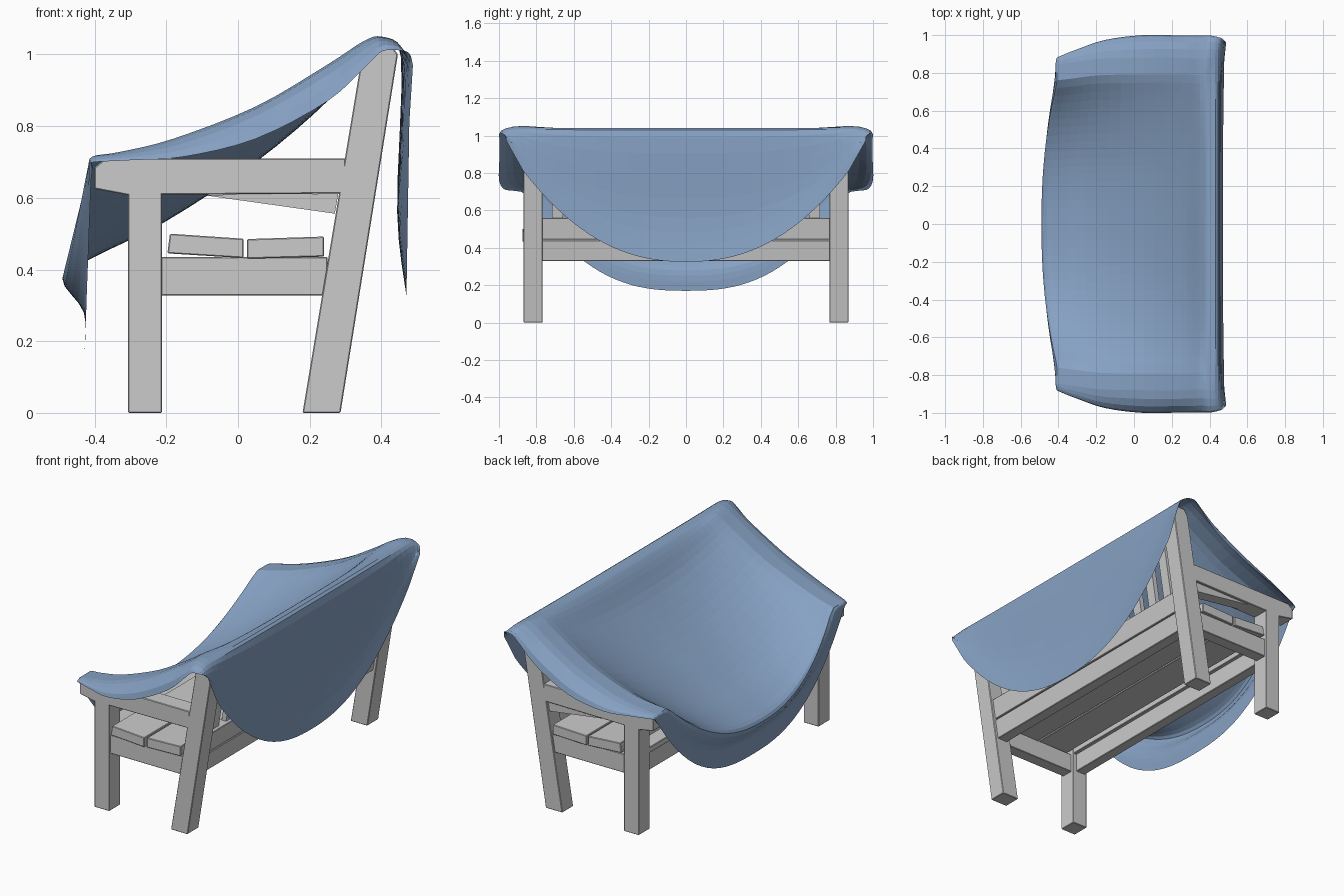
import bpy, bmesh, math
from mathutils import Vector

if "Cube" in bpy.data.objects:
    bpy.data.objects.remove(bpy.data.objects["Cube"])

def make(name, bm):
    bmesh.ops.recalc_face_normals(bm, faces=bm.faces)
    me = bpy.data.meshes.new(name)
    bm.to_mesh(me)
    bm.free()
    ob = bpy.data.objects.new(name, me)
    bpy.context.collection.objects.link(ob)
    return ob

def beam(name, profile, y0, y1, bevel=0.003):
    """Extrude an (x, z) outline from y0 to y1."""
    bm = bmesh.new()
    f = bm.faces.new([bm.verts.new((x, y0, z)) for x, z in profile])
    r = bmesh.ops.extrude_face_region(bm, geom=[f])
    vs = [v for v in r['geom'] if isinstance(v, bmesh.types.BMVert)]
    bmesh.ops.translate(bm, vec=(0, y1 - y0, 0), verts=vs)
    ob = make(name, bm)
    if bevel:
        b = ob.modifiers.new("edge", 'BEVEL')
        b.width = bevel
        b.segments = 1
    return ob

def box(x0, x1, z0, z1):
    return [(x0, z0), (x1, z0), (x1, z1), (x0, z1)]

def lean(z0, z1, a, b):
    """Profile parallel to the raked back, offsets a..b from its centre line."""
    c = lambda z: 0.235 + 0.16 * z
    return [(c(z0) + a, z0), (c(z0) + b, z0), (c(z1) + b, z1), (c(z1) + a, z1)]

# Legs, arms and end rails on both sides
for s, side in ((-1, "right"), (1, "left")):
    ya, yb = sorted((s * 0.767, s * 0.868))
    beam("front_leg_" + side, box(-0.307, -0.212, 0, 0.62), ya, yb)
    beam("back_leg_" + side, [(0.18, 0), (0.286, 0), (0.446, 1.0), (0.425, 1.03),
         (0.37, 1.03), (0.345, 0.99)], ya, yb)
    beam("armrest_" + side, [(-0.40, 0.625), (-0.31, 0.608), (0.30, 0.612), (0.30, 0.710),
         (-0.37, 0.710), (-0.40, 0.685)], ya, yb)
    ia, ib = sorted((s * 0.785, s * 0.855))
    beam("seat_end_rail_" + side, box(-0.22, 0.25, 0.327, 0.435), ia, ib)
# Tapered support under the far arm
beam("arm_support", [(-0.10, 0.608), (0.27, 0.556), (0.28, 0.612)], 0.785, 0.855, 0)

# Long seat rails
beam("front_seat_rail", box(-0.295, -0.235, 0.33, 0.44), -0.78, 0.78)
beam("back_seat_rail", lean(0.33, 0.44, -0.03, 0.035), -0.78, 0.78)

# Seat slats
beam("seat_slat_front", box(-0.305, -0.215, 0.435, 0.468), -0.77, 0.77)
beam("seat_slat_middle", [(-0.197, 0.445), (0.015, 0.432), (0.015, 0.486), (-0.19, 0.50)], -0.875, 0.87)
beam("seat_slat_back", [(0.025, 0.43), (0.24, 0.436), (0.24, 0.492), (0.025, 0.485)], -0.865, 0.87)

# Backrest rails and upright slats
beam("back_lower_rail", lean(0.445, 0.56, -0.03, 0.035), -0.78, 0.78)
beam("back_top_rail", lean(0.90, 1.005, -0.03, 0.035), -0.78, 0.78)
for i in range(12):
    y = -0.6875 + i * 0.125
    beam("back_slat_%02d" % (i + 1), lean(0.55, 0.91, -0.014, 0.014), y - 0.03, y + 0.03, 0)

# Draped cloth sections from front hem to back hem:
# centre (x, z), end crest (x, y, z), end hem (x, y, z), curve power
ROWS = [
    (-0.428, 0.17, -0.410, 0.835, 0.65, -0.405, 0.865, 0.69, 2.6),
    (-0.430, 0.28, -0.415, 0.84, 0.685, -0.408, 0.875, 0.695, 2.5),
    (-0.490, 0.375, -0.407, 0.845, 0.715, -0.40, 0.885, 0.70, 2.3),
    (-0.400, 0.435, -0.33, 0.855, 0.728, -0.30, 0.925, 0.705, 2.4),
    (-0.200, 0.535, -0.18, 0.875, 0.765, -0.15, 0.975, 0.715, 2.4),
    (0.050, 0.70, 0.05, 0.88, 0.855, 0.05, 1.0, 0.765, 2.4),
    (0.250, 0.87, 0.25, 0.88, 0.972, 0.25, 0.998, 0.87, 2.6),
    (0.350, 0.995, 0.35, 0.875, 1.037, 0.36, 0.998, 0.97, 3),
    (0.400, 1.03, 0.40, 0.88, 1.05, 0.405, 0.998, 1.01, 3),
    (0.455, 0.99, 0.455, 0.885, 1.02, 0.46, 0.985, 1.01, 3),
    (0.444, 0.56, 0.475, 0.88, 0.90, 0.48, 0.97, 1.0, 2.4),
    (0.470, 0.325, 0.478, 0.87, 0.81, 0.488, 0.96, 0.97, 2.3),
]

def spline(rows, t):
    """Catmull-Rom through the section rows."""
    i = min(int(t), len(rows) - 2)
    f = t - i
    g = lambda k: rows[max(0, min(len(rows) - 1, k))]
    return [0.5 * (2 * b + (c - a) * f + (2 * a - 5 * b + 4 * c - d) * f * f
            + (3 * b - a - 3 * c + d) * f ** 3)
            for a, b, c, d in zip(g(i - 1), g(i), g(i + 1), g(i + 2))]

def clamp(v):
    return max(0.0, min(1.0, v))

def cloth_point(t, v):
    xc, zc, xe, ye, ze, xh, yh, zh, p = spline(ROWS, t)
    s, a = (1 if v >= 0 else -1), abs(v)
    if a <= 1:
        # flat shelf where the cloth rests on the arms
        q = 1 - 0.115 * clamp(min(t - 1, 8 - t))
        w = min(a / q, 1) ** p
        return Vector((xc + (xe - xc) * w, s * ye * a, zc + (ze - zc) * w))
    # rounded fall from crest to hem, straight on the front and back flaps
    k = a - 1
    m = clamp(min(t - 1, 10 - t))
    h = k + (math.sin(k * math.pi / 2) - k) * m
    d = k + (1 - math.cos(k * math.pi / 2) - k) * m
    return Vector((xe + (xh - xe) * h, s * (ye + (yh - ye) * h), ze + (zh - ze) * d))

bm = bmesh.new()
cols = [i / 20 for i in range(21)] + [1 + i / 4 for i in range(1, 5)]
cols = [-c for c in reversed(cols[1:])] + cols
STEP = 4
grid = [[bm.verts.new(cloth_point(i / STEP, v)) for v in cols]
        for i in range((len(ROWS) - 1) * STEP + 1)]
for r0, r1 in zip(grid, grid[1:]):
    for j in range(len(cols) - 1):
        bm.faces.new((r0[j], r1[j], r1[j + 1], r0[j + 1]))
cloth = make("draped_cloth", bm)
mat = bpy.data.materials.new("blue_cloth")
mat.diffuse_color = (0.24, 0.36, 0.55, 1)
mat.use_nodes = True
mat.node_tree.nodes["Principled BSDF"].inputs["Base Color"].default_value = mat.diffuse_color
cloth.data.materials.append(mat)
